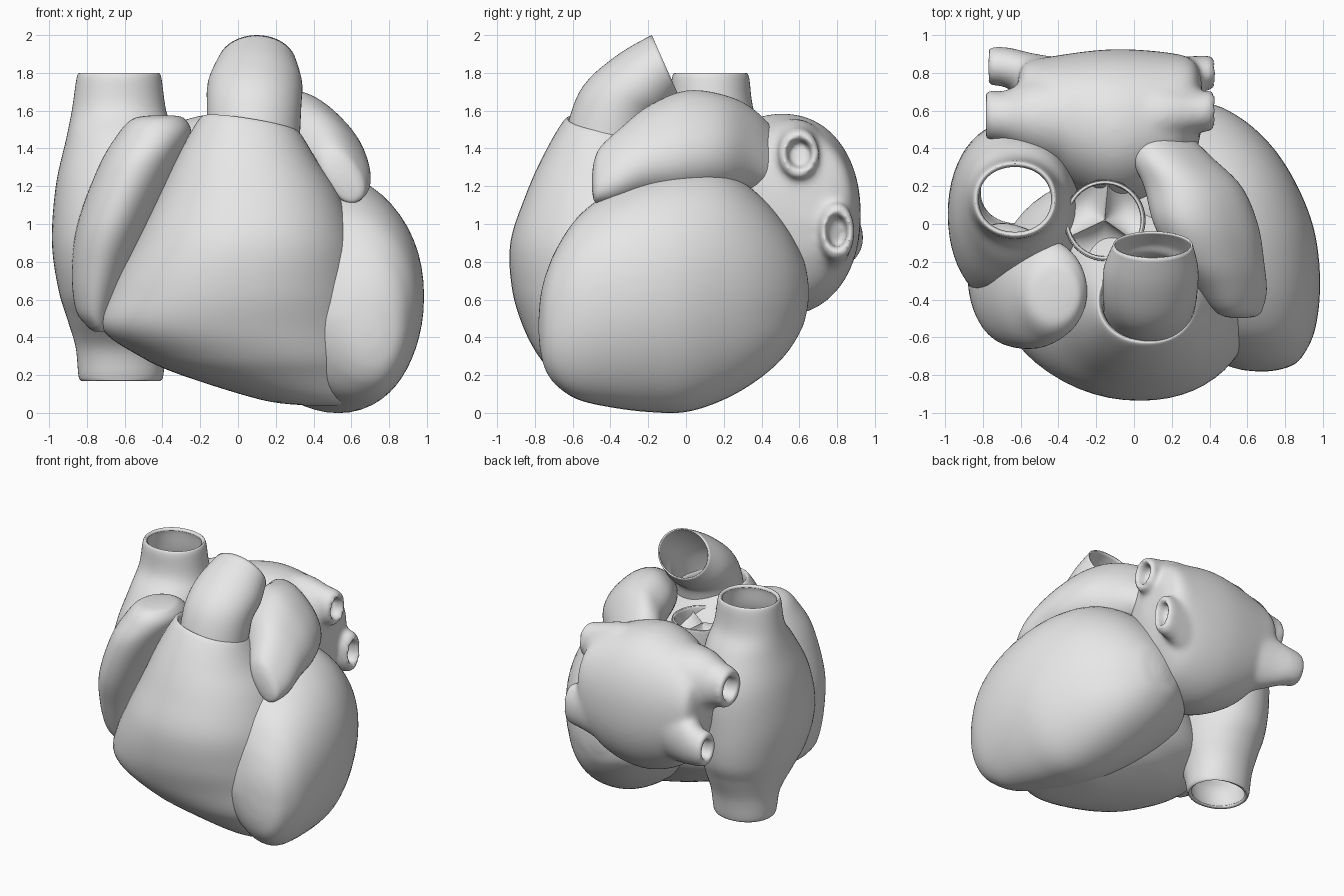
import bpy, bmesh, math
from mathutils import Vector, Euler

if "Cube" in bpy.data.objects:
    bpy.data.objects.remove(bpy.data.objects["Cube"])

mat = bpy.data.materials.new("plain_grey")
mat.diffuse_color = (0.8, 0.8, 0.8, 1)
mat.use_nodes = True
mat.node_tree.nodes["Principled BSDF"].inputs["Base Color"].default_value = mat.diffuse_color
SEG = 56


def finish(name, bm, thickness=0, angle=50):
    """Turn a bmesh into a smooth shaded object."""
    bmesh.ops.recalc_face_normals(bm, faces=bm.faces)
    me = bpy.data.meshes.new(name)
    bm.to_mesh(me)
    bm.free()
    ob = bpy.data.objects.new(name, me)
    bpy.context.collection.objects.link(ob)
    me.materials.append(mat)
    if thickness:
        sol = ob.modifiers.new("wall", 'SOLIDIFY')
        sol.thickness, sol.offset = thickness, -1
    bpy.ops.object.select_all(action='DESELECT')
    bpy.context.view_layer.objects.active = ob
    ob.select_set(True)
    bpy.ops.object.shade_smooth_by_angle(angle=math.radians(angle))
    return ob


def spline(rows, steps):
    """Catmull-Rom interpolation through rows of numbers."""
    out = []
    for i in range(len(rows) - 1):
        a, b, c, d = (rows[max(0, min(len(rows) - 1, i + k))] for k in (-1, 0, 1, 2))
        for s in range(steps):
            t = s / steps
            out.append([q + .5 * t * (r - p + t * (2*p - 5*q + 4*r - w + t * (3*(q - r) + w - p)))
                        for p, q, r, w in zip(a, b, c, d)])
    return out + [list(rows[-1])]


def loft(bm, rings, caps=(False, False), steps=6, power=2.0):
    """Rings: centre x, y, z, two radii, then optional x and y turn in degrees."""
    rings = [list(r) + [0] * (7 - len(r)) for r in rings]
    loops = []
    for cx, cy, cz, ru, rv, ax, ay in spline(rings, steps):
        rot = Euler((math.radians(ax), math.radians(ay), 0)).to_matrix()
        loop = []
        for k in range(SEG):
            a = 2 * math.pi * k / SEG
            c, s = math.cos(a), math.sin(a)
            u = math.copysign(abs(c) ** (2 / power), c) * ru
            v = math.copysign(abs(s) ** (2 / power), s) * rv
            loop.append(bm.verts.new(Vector((cx, cy, cz)) + rot @ Vector((u, v, 0))))
        loops.append(loop)
    for p, q in zip(loops, loops[1:]):
        for k in range(SEG):
            n = (k + 1) % SEG
            bm.faces.new((p[k], p[n], q[n], q[k]))
    for use, loop in zip(caps, (loops[0], loops[-1])):
        if use:
            bm.faces.new(loop)


def lofted(name, rings, caps=(False, False), thickness=0, power=2.0):
    bm = bmesh.new()
    loft(bm, rings, caps, power=power)
    return finish(name, bm, thickness)


def span(z, x0, x1, y0, y1, ax=0, ay=0):
    """Level ring given by its extents."""
    return ((x0 + x1) / 2, (y0 + y1) / 2, z, (x1 - x0) / 2, (y1 - y0) / 2, ax, ay)


def slab(y, x0, x1, z0, z1):
    """Upright ring facing front, given by its extents."""
    return ((x0 + x1) / 2, y, (z0 + z1) / 2, (x1 - x0) / 2, (z1 - z0) / 2, 90, 0)


# left ventricle, a full egg with its blunt end to the front
bm = bmesh.new()
loft(bm, [
    slab(-.78, .64, .7, .42, .5), slab(-.77, .56, .77, .32, .62), slab(-.74, .47, .85, .22, .74),
    slab(-.68, .35, .905, .14, .88), slab(-.57, .18, .955, .07, 1.04), slab(-.4, .0, .982, .03, 1.17),
    slab(-.2, -.15, .98, .005, 1.26), slab(0, -.22, .945, .005, 1.3), slab(.2, -.23, .865, .07, 1.28),
    slab(.38, -.15, .755, .175, 1.16), slab(.52, -.03, .62, .3, 1.0), slab(.61, .1, .48, .44, .84),
    slab(.64, .2, .38, .54, .74), slab(.65, .27, .31, .61, .66),
], (True, True), power=2.15)
for v in bm.verts:  # swing the apex sideways
    v.co.x += .5 * max(0, .5 - v.co.z) * max(0, .98 - v.co.x)
finish("left_ventricle", bm)

# right ventricle, wrapping the front and open at the outflow
lofted("right_ventricle", [
    span(.04, .35, .6, -.42, -.2), span(.07, .12, .66, -.54, -.05),
    span(.2, -.3, .69, -.69, .1), span(.3, -.52, .7, -.78, .18),
    span(.45, -.72, .69, -.86, .26), span(.65, -.67, .67, -.92, .28),
    span(.9, -.54, .63, -.93, .2), span(1.15, -.42, .54, -.85, .1),
    span(1.35, -.31, .43, -.75, -.03, -4, 5), span(1.51, -.21, .34, -.65, -.17, -8, 9),
    span(1.515, -.18, .31, -.62, -.2, -8, 9), span(1.45, -.17, .3, -.62, -.2, -8, 9),
], (True, False), power=2.15)

# pulmonary trunk, bending back to an open end
lofted("pulmonary_trunk", [
    (.08, -.42, 1.4, .245, .235), (.085, -.36, 1.62, .25, .22, -20),
    (.09, -.24, 1.74, .25, .2, -45), (.1, -.11, 1.84, .21, .175, -66),
], thickness=.01)

# right atrium running straight through both great veins
lofted("right_atrium_and_great_veins", [
    (-.63, .13, 1.8, .21, .19), (-.63, .13, 1.77, .225, .205), (-.63, .13, 1.6, .25, .23),
    (-.62, .11, 1.45, .29, .33), (-.63, .08, 1.2, .335, .45),
    (-.64, .05, .9, .345, .49), (-.63, .07, .65, .32, .45),
    (-.62, .11, .5, .285, .35), (-.62, .16, .35, .24, .24),
    (-.62, .17, .2, .225, .2), (-.62, .17, .17, .21, .19),
], thickness=.025, power=2.1)

# right auricle, lying along the edge of the right ventricle
lofted("right_auricle", [
    span(1.575, -.46, -.34, -.44, -.3), span(1.555, -.56, -.28, -.54, -.2),
    span(1.47, -.64, -.25, -.61, -.1), span(1.3, -.74, -.33, -.66, -.05),
    span(1.0, -.85, -.47, -.64, .0), span(.75, -.88, -.58, -.56, .0),
    span(.55, -.86, -.65, -.48, -.03), span(.46, -.8, -.68, -.42, -.1),
    span(.43, -.76, -.7, -.36, -.2),
], (True, True), power=2.0)

# left auricle, a flattened lobe over the left ventricle
lofted("left_auricle", [
    (.08, .52, 1.28, .17, .14, 90, 45), (.19, .36, 1.39, .23, .18, 90, 45),
    (.31, .2, 1.425, .28, .21, 90, 45), (.38, 0, 1.43, .31, .21, 90, 45),
    (.45, -.2, 1.385, .27, .18, 90, 45), (.52, -.35, 1.31, .215, .14, 90, 50),
    (.55, -.45, 1.26, .165, .1, 90, 55), (.56, -.485, 1.23, .12, .07, 90, 55),
    (.56, -.497, 1.22, .05, .03, 90, 55),
], (True, True), power=2.3)

# left atrium, a cushion with four flared veins, blended into one skin
bm = bmesh.new()
loft(bm, [p + (0, 90) for p in (
    (-.62, .68, 1.12, .1, .06), (-.58, .66, 1.12, .25, .19), (-.42, .57, 1.07, .43, .32),
    (-.12, .51, 1.05, .535, .415), (.16, .54, 1.06, .47, .37), (.31, .6, 1.12, .32, .27),
    (.36, .64, 1.15, .14, .12))], (True, True), power=2.15)
for side, x, y, z, ru, rv, by in ((1, .415, .6, 1.37, .125, .105, .58), (1, .415, .8, .96, .145, .09, .73),
                                  (-1, -.775, .575, 1.3, .14, .13, .56), (-1, -.765, .835, .93, .125, .1, .73)):
    bx = -.14 + side * .1
    path = [(bx, .54, 1.08 + .4 * (z - 1.08), .36, .32),
            (x - side * .25, by, z - .15 * (z - 1.1), ru * 1.8, rv * 1.7),
            (x - side * .1, y - .01, z, ru * 1.2, rv * 1.1), (x, y, z, ru, rv),
            (x, y, z, ru * .62, rv * .62), (x - side * .18, y, z, ru * .58, rv * .58)]
    loft(bm, [p + (0, 90) for p in path], (True, True))
atrium = finish("left_atrium", bm, angle=180)
remesh = atrium.modifiers.new("blend", 'REMESH')
remesh.mode, remesh.voxel_size, remesh.use_smooth_shade = 'VOXEL', .016, True
soft = atrium.modifiers.new("soften", 'SMOOTH')
soft.factor, soft.iterations = .5, 20


def valve(name, x, y, z, r, depth, wall):
    """Three hollow pockets meeting in ridges, inside a short ring."""
    bm = bmesh.new()
    n, rows = 72, 10
    grid = []
    for i in range(rows + 1):
        rho = max(i / rows, .02)
        loop = []
        for k in range(n):
            a = 2 * math.pi * k / n
            f = abs(math.sin(1.5 * (a - math.radians(85)))) ** .6
            dip = depth * f * math.sin(math.pi * min(1, rho * .75)) ** .7
            loop.append(bm.verts.new((x + r * rho * math.cos(a), y + r * rho * math.sin(a), z - dip)))
        grid.append(loop)
    for p, q in zip(grid, grid[1:]):
        for k in range(n):
            bm.faces.new((p[k], p[(k + 1) % n], q[(k + 1) % n], q[k]))
    bm.faces.new(grid[0])
    if wall:
        loft(bm, [(x, y, z - .3, r * 1.05, r * 1.05), (x, y, z, r * 1.08, r * 1.08),
                  (x, y, z + .03, r * 1.04, r * 1.04), (x, y, z + .02, r * .96, r * .96),
                  (x, y, z - .1, r * .95, r * .95)])
    finish(name, bm)


valve("aortic_valve", -.155, .02, 1.43, .2, .1, True)
valve("pulmonary_valve", .08, -.41, 1.47, .225, .1, False)
